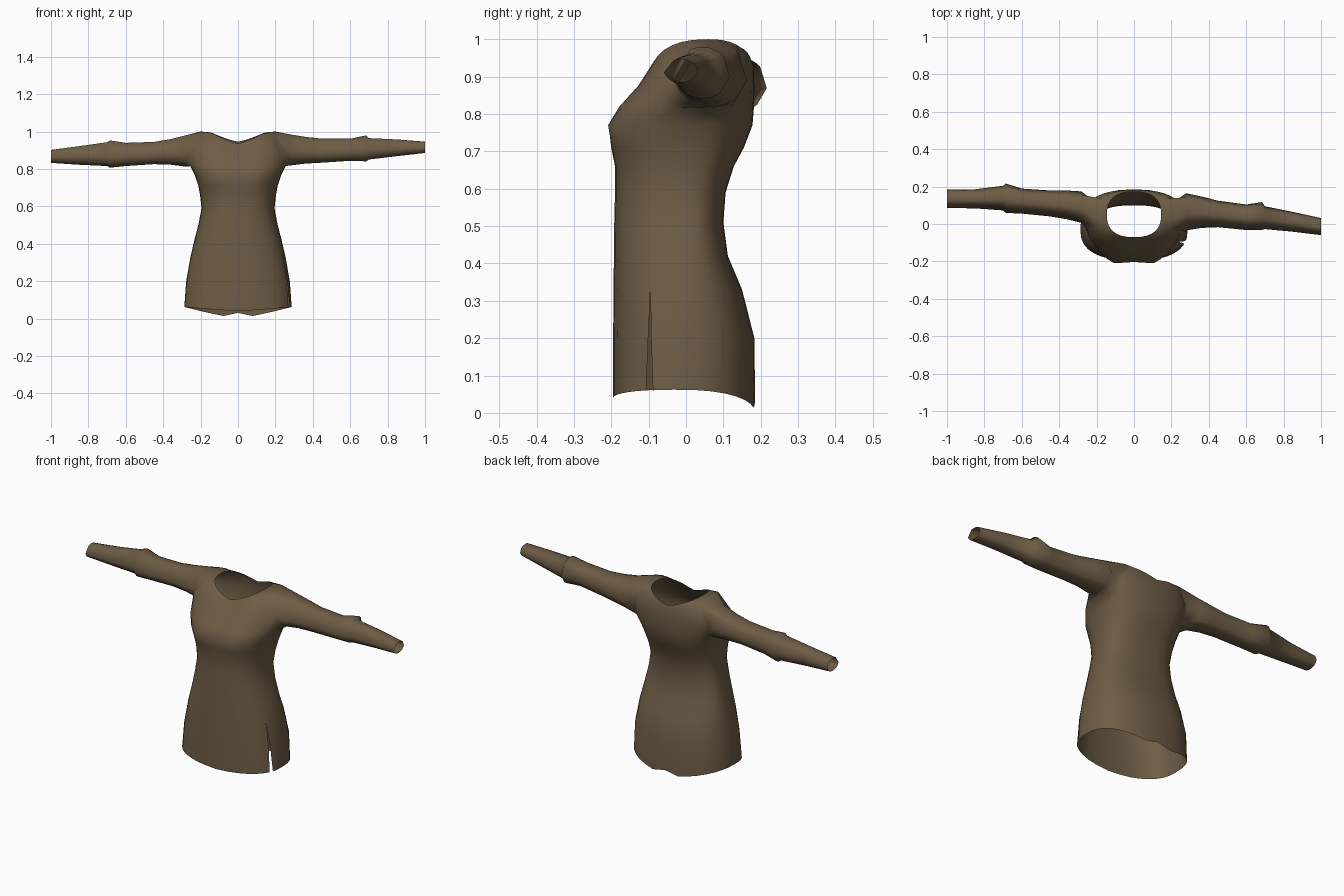
import bpy, bmesh, math

if "Cube" in bpy.data.objects:
    bpy.data.objects.remove(bpy.data.objects["Cube"])

N = 32            # columns around the torso, column 0 = front centre, 8 = right side
P = 0.8           # squareness of the cross-sections

# torso rings: half width, y front, y widest, y back, z front, z side, z back
RINGS = [
    (.287, -.195, -.03, .185, .04, .062, .002),
    (.277, -.195, -.02, .183, .20, .20, .20),
    (.254, -.194, -.01, .150, .33, .33, .33),
    (.233, -.193, .00, .112, .42, .42, .42),
    (.210, -.192, .00, .100, .51, .51, .51),
    (.195, -.190, .00, .106, .59, .59, .59),
    (.203, -.190, .00, .128, .66, .66, .66),
    (.212, -.200, .00, .155, .71, .71, .71),
    (.232, -.203, .00, .178, .77, .77, .77),
    (.255, -.178, .02, .182, .82, .815, .82),   # bottom of armholes
    (.262, -.130, .04, .183, .87, .90, .87),
    (.200, -.095, .06, .182, .905, 1.0, .91),   # top of armholes
    (.145, -.070, .05, .172, .935, .995, .945), # neckline
]
A = 9             # ring index of the armhole bottom
C0, C1 = 6, 11    # armhole columns

# sleeve stations: x, y low, y high, z low, z high
RIGHT = [
    (.28, -.035, .165, .818, .985), (.36, -.022, .148, .828, .972),
    (.45, -.018, .125, .833, .962), (.60, -.033, .105, .843, .962),
    (.685, -.032, .118, .84, .98), (.70, -.028, .095, .85, .965),
    (.85, -.042, .065, .868, .958), (1.0, -.06, .032, .885, .946),
]
LEFT = [
    (-.28, .005, .175, .812, .98), (-.36, .025, .18, .822, .96),
    (-.45, .04, .18, .825, .945), (-.60, .055, .19, .815, .94),
    (-.685, .058, .217, .806, .953), (-.70, .072, .205, .815, .943),
    (-.85, .083, .186, .822, .922), (-1.0, .085, .185, .832, .902),
]


def spow(v, p):
    return math.copysign(abs(v) ** p, v)


def ring_point(r, k):
    w, yf, cy, yb, zf, zs, zb = r
    s, c = math.sin(math.tau * k / N), math.cos(math.tau * k / N)
    x = w * spow(s, P)
    y = cy + abs(c) ** P * ((yf - cy) if c > 0 else (yb - cy))
    z = zs + ((zf if c > 0 else zb) - zs) * (1 - abs(s))
    if c > 0:     # two soft chest bumps
        y -= .018 * math.exp(-((abs(x) - .11) / .05) ** 2 - ((z - .77) / .05) ** 2)
    return x, y, z


bm = bmesh.new()

# torso
grid = [[bm.verts.new(ring_point(r, k)) for k in range(N)] for r in RINGS]
grid[0][N // 2].co.z += .028                     # small notch at the back hem

# side slit on the right: second set of vertices for the rear flap
slit = {}
for i, gap in ((0, .018), (1, .008)):
    x, y, z = grid[i][6].co
    slit[i] = bm.verts.new((x + gap * .4, y + gap, z))


def in_armhole(i, k):
    return A <= i < A + 2 and (C0 <= k < C1 or N - C1 <= k < N - C0)


for i in range(len(RINGS) - 1):
    for k in range(N):
        if in_armhole(i, k):
            continue
        j = (k + 1) % N
        lo, hi = grid[i][k], grid[i + 1][k]
        if k == 6:
            lo, hi = slit.get(i, lo), slit.get(i + 1, hi)
        bm.faces.new((lo, grid[i][j], grid[i + 1][j], hi))


# sleeves grow out of the armhole edges
def sleeve(stations, col):
    ks = [col(k) for k in range(C0, C1 + 1)]
    loop = [grid[A][k] for k in ks] + [grid[A + 1][ks[-1]]]
    loop += [grid[A + 2][k] for k in reversed(ks)] + [grid[A + 1][ks[0]]]
    ys, zs = [v.co.y for v in loop], [v.co.z for v in loop]
    yc, zc = (min(ys) + max(ys)) / 2, (min(zs) + max(zs)) / 2
    hy, hz = (max(ys) - min(ys)) / 2, (max(zs) - min(zs)) / 2
    angles = [math.atan2((v.co.z - zc) / hz, (v.co.y - yc) / hy) for v in loop]
    prev = loop
    for x, y0, y1, z0, z1 in stations:
        ring = [bm.verts.new((x, (y0 + y1) / 2 + (y1 - y0) / 2 * math.cos(a),
                              (z0 + z1) / 2 + (z1 - z0) / 2 * math.sin(a)))
                for a in angles]
        for n in range(len(ring)):
            m = (n + 1) % len(ring)
            bm.faces.new((prev[n], prev[m], ring[m], ring[n]))
        prev = ring


sleeve(RIGHT, lambda k: k)
sleeve(LEFT, lambda k: N - k)

bmesh.ops.recalc_face_normals(bm, faces=bm.faces)
for f in bm.faces:
    f.smooth = True

mesh = bpy.data.meshes.new("tunic")
bm.to_mesh(mesh)
bm.free()
tunic = bpy.data.objects.new("tunic", mesh)
bpy.context.collection.objects.link(tunic)

# brown cloth
cloth = bpy.data.materials.new("brown cloth")
cloth.diffuse_color = (.155, .108, .06, 1)
cloth.use_nodes = True
cloth.node_tree.nodes["Principled BSDF"].inputs["Base Color"].default_value = cloth.diffuse_color
mesh.materials.append(cloth)
